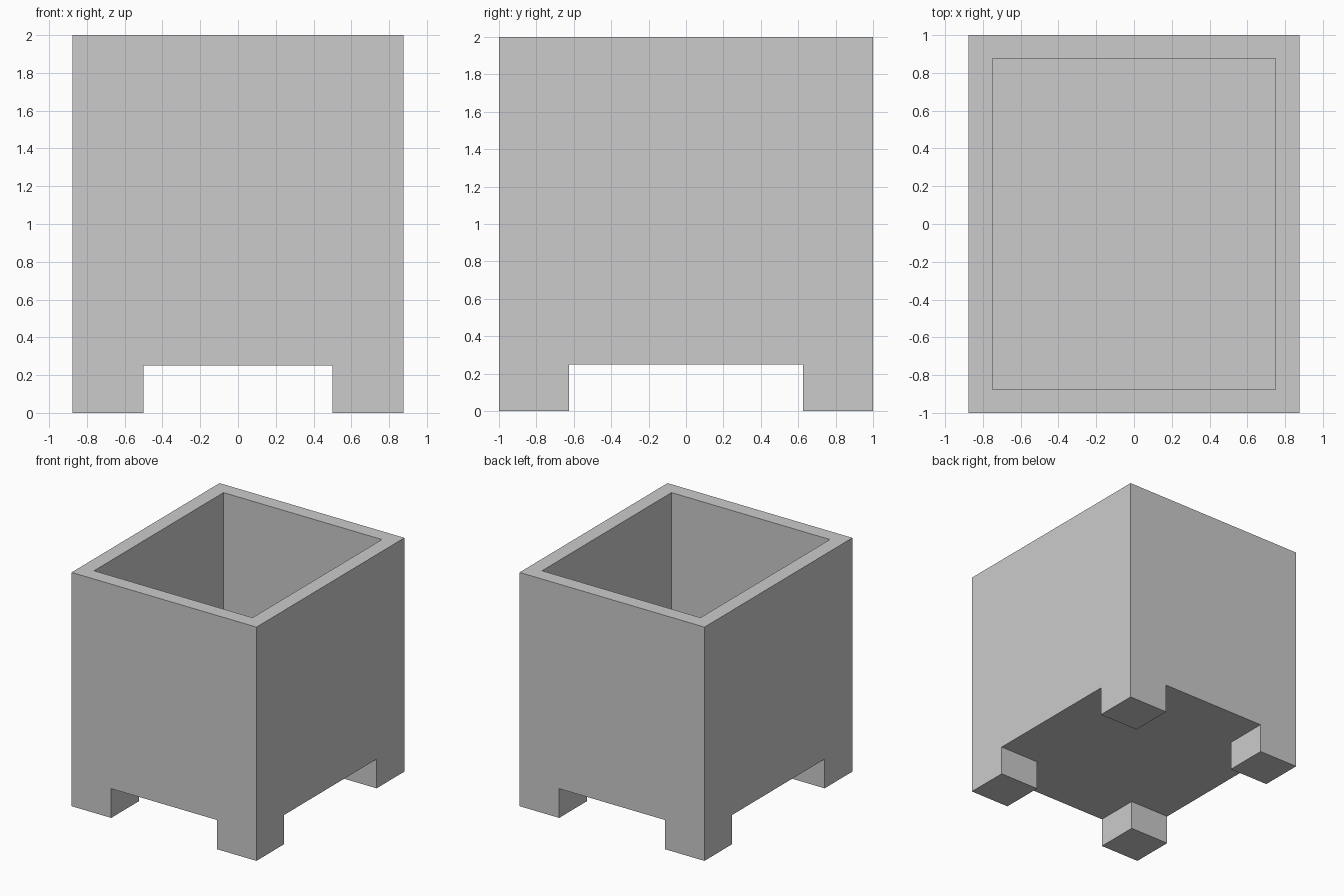
import bpy
import bmesh

# Remove the default cube
default = bpy.data.objects.get("Cube")
if default:
    bpy.data.objects.remove(default, do_unlink=True)

HALF_X, HALF_Y, HEIGHT = 0.875, 1.0, 2.0
LEG, LEG_HEIGHT = 0.375, 0.25
WALL = 0.125

# Plain grey material
grey = bpy.data.materials.new("plain_grey")
grey.use_nodes = True
colour = (0.6, 0.6, 0.6, 1.0)
grey.diffuse_color = colour
grey.node_tree.nodes["Principled BSDF"].inputs["Base Color"].default_value = colour

bm = bmesh.new()

# Solid body block, standing above the legs
bmesh.ops.create_cube(bm, size=1)
for v in bm.verts:
    v.co.x *= 2 * HALF_X
    v.co.y *= 2 * HALF_Y
    v.co.z = HEIGHT if v.co.z > 0 else LEG_HEIGHT


def facing(direction):
    bm.normal_update()
    return [f for f in bm.faces if f.normal.z * direction > 0.9]


# Open cavity: inset the rim, then push the floor down
top = facing(1)
bmesh.ops.inset_region(bm, faces=top, thickness=WALL, use_even_offset=True)
floor_z = LEG_HEIGHT + WALL
extruded = bmesh.ops.extrude_discrete_faces(bm, faces=top)["faces"]
for v in extruded[0].verts:
    v.co.z = floor_z

# Cut the underside and outer walls along the leg edges
for axis, half in ((0, HALF_X), (1, HALF_Y)):
    for side in (-1, 1):
        point, normal = [0, 0, 0], [0, 0, 0]
        point[axis], normal[axis] = side * (half - LEG), 1
        bmesh.ops.bisect_plane(bm, geom=bm.verts[:] + bm.edges[:] + bm.faces[:],
                               plane_co=point, plane_no=normal)

# Four corner legs pulled down to the ground
corners = []
for f in facing(-1):
    c = f.calc_center_median()
    if abs(c.x) > HALF_X - LEG and abs(c.y) > HALF_Y - LEG:
        corners.append(f)
for f in bmesh.ops.extrude_discrete_faces(bm, faces=corners)["faces"]:
    for v in f.verts:
        v.co.z = 0

bmesh.ops.recalc_face_normals(bm, faces=bm.faces[:])
# Merge the flat strips left by the cuts
bmesh.ops.dissolve_limit(bm, angle_limit=0.01, verts=bm.verts[:], edges=bm.edges[:])

mesh = bpy.data.meshes.new("planter_box")
bm.to_mesh(mesh)
bm.free()
mesh.materials.append(grey)
planter = bpy.data.objects.new("planter_box", mesh)
bpy.context.scene.collection.objects.link(planter)
